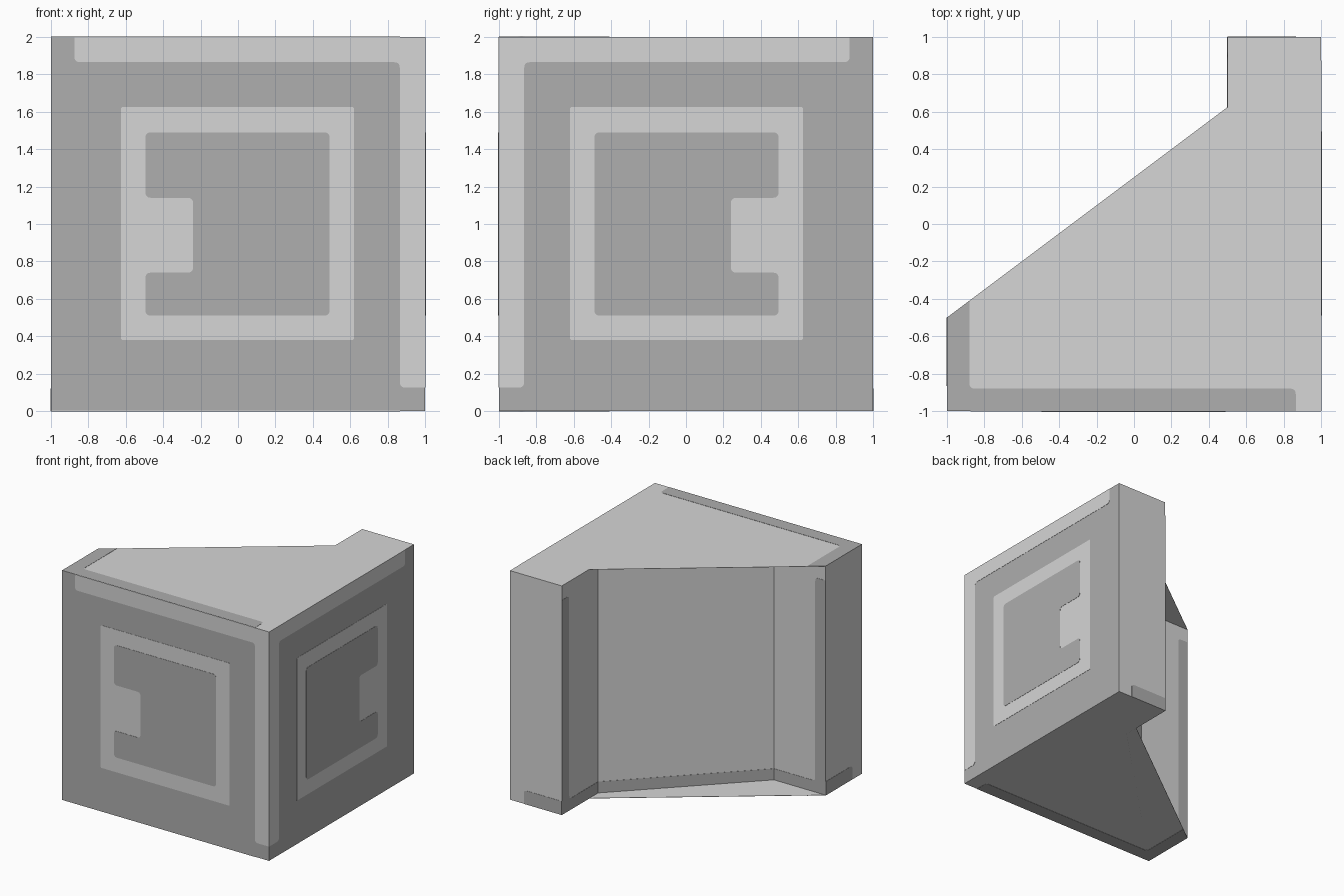
import bpy
import bmesh
from mathutils import Vector

if "Cube" in bpy.data.objects:
    bpy.data.objects.remove(bpy.data.objects["Cube"])

T = 0.002   # thickness of the painted plates
R = 0.03    # corner radius of the painted plates


def material(name, grey):
    m = bpy.data.materials.new(name)
    m.diffuse_color = (grey, grey, grey, 1)
    m.use_nodes = True
    m.node_tree.nodes["Principled BSDF"].inputs["Base Color"].default_value = m.diffuse_color
    return m


LIGHT = material("light_grey", 0.67)
DARK = material("dark_grey", 0.425)


def rounded(points):
    """Outline with points marked by a third value turned into small arcs."""
    out = []
    n = len(points)
    for i, p in enumerate(points):
        c = Vector(p[:2])
        if len(p) == 2:
            out.append(c)
            continue
        a = c + (Vector(points[i - 1][:2]) - c).normalized() * p[2]
        b = c + (Vector(points[(i + 1) % n][:2]) - c).normalized() * p[2]
        for k in range(6):
            t = k / 5
            out.append(a * (1 - t) ** 2 + c * 2 * t * (1 - t) + b * t * t)
    return out


def prism(name, points, mat, origin, u, v, normal, start, end):
    """Outline drawn in the u/v plane, extruded along the normal."""
    o, u, v, w = (Vector(a) for a in (origin, u, v, normal))
    outline = rounded(points)
    bm = bmesh.new()
    low, high = ([bm.verts.new(o + u * p.x + v * p.y + w * d) for p in outline]
                 for d in (start, end))
    bm.faces.new(low)
    bm.faces.new(high)
    for i in range(len(outline)):
        bm.faces.new((low[i - 1], low[i], high[i], high[i - 1]))
    bmesh.ops.recalc_face_normals(bm, faces=bm.faces)
    mesh = bpy.data.meshes.new(name)
    bm.to_mesh(mesh)
    bm.free()
    mesh.materials.append(mat)
    obj = bpy.data.objects.new(name, mesh)
    bpy.context.collection.objects.link(obj)
    return obj


X, Y, Z = (1, 0, 0), (0, 1, 0), (0, 0, 1)
NX, NY, NZ = (-1, 0, 0), (0, -1, 0), (0, 0, -1)

# corner body: two walls with a chamfered inner corner
body = prism("corner_body",
             [(-1, -1), (1, -1), (1, 1), (.5, 1), (.5, .5), (-.5, -.5), (-1, -.5)],
             LIGHT, (0, 0, 0), X, Y, Z, T, 2 - T)
body.data.materials.append(DARK)
for f in body.data.polygons:      # the two outer faces are dark
    if f.normal.x > 0.9 and f.center.x > 0.9 or f.normal.y < -0.9:
        f.material_index = 1

# thin roof and floor sheets that overhang the inner corner, with edge stripes
sheet = [(-1, -1), (1, -1), (1, 1), (.5, 1), (.5, .625), (-1, -.5)]
edge = [(-1, -1), (.865, -1), (.865, -.88, R), (-.88, -.88, R), (-.88, -.41), (-1, -.5)]
for name, z, n in (("roof", 2, Z), ("floor", 0, NZ)):
    prism(name + "_sheet", sheet, LIGHT, (0, 0, z), X, Y, n, -T, 0)
    prism(name + "_edge_stripe", edge, DARK, (0, 0, z), X, Y, n, 0, T)

# painted outlines shared by the mirrored pair of walls
corner_stripe = [(-.875, 2), (-.875, 1.865, R), (.865, 1.865, R), (.865, .125, R),
                 (1, .125), (1, 2)]
frame = [(-.625, .38, .01), (.62, .38, .01), (.62, 1.625, .01), (-.625, 1.625, .01)]
panel = [(-.495, .51, R), (.49, .51, R), (.49, 1.49, R), (-.495, 1.49, R),
         (-.495, 1.14, R), (-.24, 1.14, R), (-.24, .74, R), (-.495, .74, R)]
end_patch = [(.5, 0), (.865, 0), (.865, .12, R), (.5, .12)]
inner_stripe = [(-1, 0), (-.5, 0), (-.5, .1), (-.9, .1, R), (-.9, 1.875, R), (-1, 1.875)]

# each wall: along-direction, outward direction, wall-end direction
for side, u, out, end in (("front", X, NY, Y), ("right", NY, X, NX)):
    outer = Vector(out)
    prism(side + "_corner_stripe", corner_stripe, LIGHT, outer, u, Z, out, 0, T)
    prism(side + "_frame", frame, LIGHT, outer, u, Z, out, 0, T)
    prism(side + "_panel", panel, DARK, outer, u, Z, out, 0, 2 * T)
    prism(side + "_inner_stripe", inner_stripe, DARK, outer * 0.5, u, Z, -outer, 0, T)
    prism(side + "_end_patch", end_patch, DARK, Vector(end), u, Z, end, 0, T)

# base stripe on the chamfered inner wall
diagonal = Vector((1, 1, 0)).normalized()
half = 0.5 ** 0.5
prism("chamfer_base_stripe", [(-half, 0), (half, 0), (half, .1), (-half, .1)], DARK,
      (0, 0, 0), diagonal, Z, Vector((-1, 1, 0)).normalized(), 0, T)
